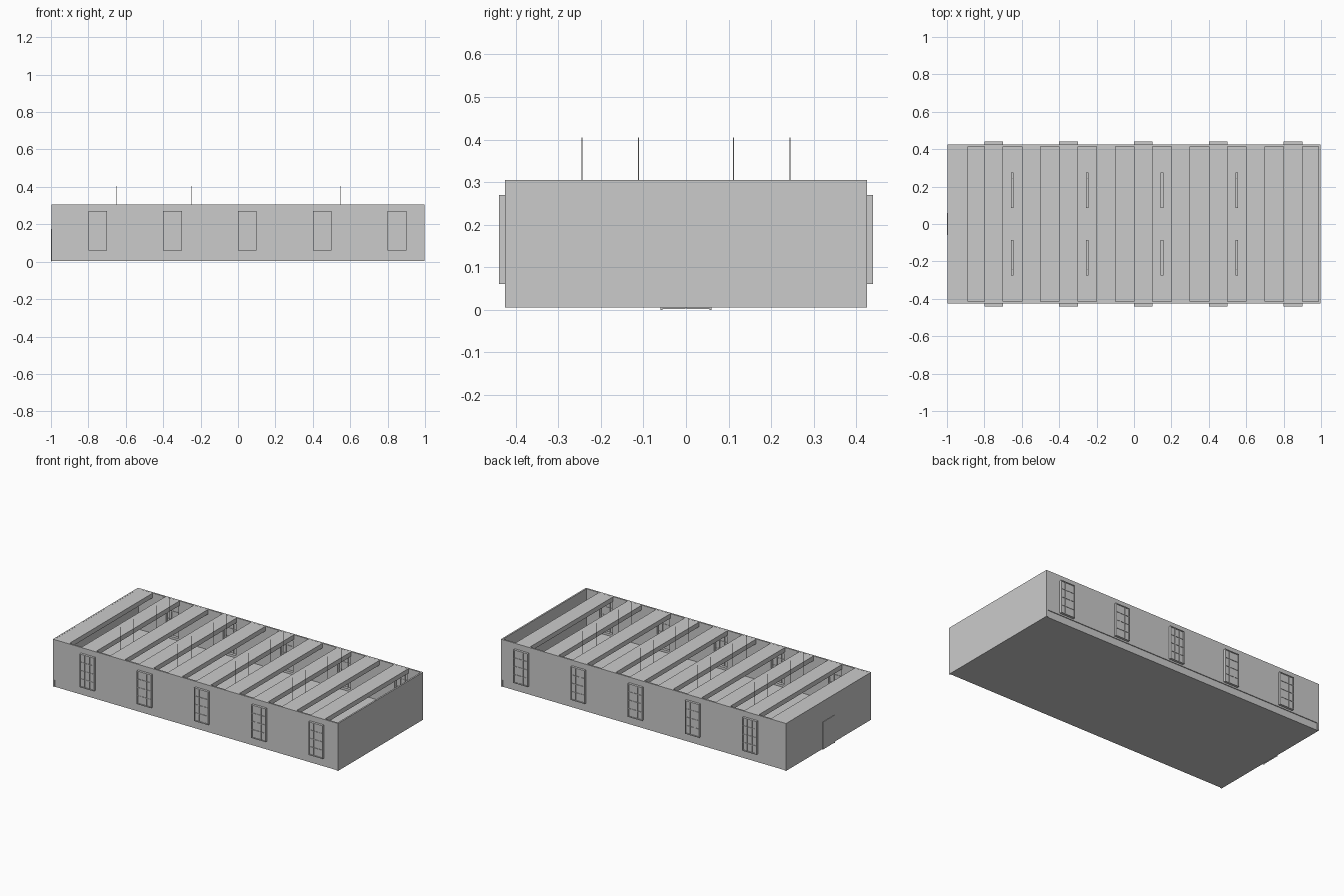
import bpy, bmesh
from mathutils import Matrix, Vector

if "Cube" in bpy.data.objects:
    bpy.data.objects.remove(bpy.data.objects["Cube"])


def boxes(name, spans, color=None):
    """One object from boxes given as (x0, x1, y0, y1, z0, z1)."""
    bm = bmesh.new()
    for x0, x1, y0, y1, z0, z1 in spans:
        m = Matrix.Translation(((x0 + x1) / 2, (y0 + y1) / 2, (z0 + z1) / 2)) \
            @ Matrix.Diagonal((abs(x1 - x0), abs(y1 - y0), abs(z1 - z0), 1))
        bmesh.ops.create_cube(bm, size=1, matrix=m)
    mesh = bpy.data.meshes.new(name)
    bm.to_mesh(mesh)
    bm.free()
    ob = bpy.data.objects.new(name, mesh)
    bpy.context.collection.objects.link(ob)
    if color:
        mat = bpy.data.materials.new(name + "_colour")
        mat.diffuse_color = color
        mat.use_nodes = True
        mat.node_tree.nodes["Principled BSDF"].inputs["Base Color"].default_value = mat.diffuse_color
        mesh.materials.append(mat)
    return ob


HY, TOP, BASE = 0.425, 0.305, 0.05
WALL = 0.01
WIN_Z = (0.06, 0.27)
WIN_X = [-0.8 + 0.4 * i for i in range(5)]
WIN_W = 0.1

# Floor slab, slightly inset under the long walls
boxes("floor_slab", [(-0.99, 0.99, -0.42, 0.42, 0.005, BASE)])

# End walls
boxes("left_end_wall", [(-0.997, -0.987, -HY, HY, 0.005, TOP)])
boxes("right_end_wall", [(0.987, 0.997, -HY, HY, 0.005, TOP)])

for side, label in ((-1, "front"), (1, "back")):
    yo, yi = side * HY, side * (HY - WALL)

    # Long wall with five window openings
    edges = [-0.997] + [e for x in WIN_X for e in (x, x + WIN_W)] + [0.997]
    spans = [(edges[i], edges[i + 1], yi, yo, *WIN_Z) for i in range(0, len(edges), 2)]
    spans += [(-0.997, 0.997, yi, yo, BASE, WIN_Z[0]),
              (-0.997, 0.997, yi, yo, WIN_Z[1], TOP)]
    boxes(label + "_wall", spans)

    # Projecting window frames with glazing bars, and the panes behind
    y_face = side * 0.44
    frame, panes = [], []
    b = 0.005
    z0, z1 = WIN_Z
    for x in WIN_X:
        xe = x + WIN_W
        frame += [(x, x + b, yi, y_face, z0, z1), (xe - b, xe, yi, y_face, z0, z1),
                  (x + b, xe - b, yi, y_face, z0, z0 + b),
                  (x + b, xe - b, yi, y_face, z1 - b, z1)]
        ya, yb = side * 0.430, side * 0.438
        frame += [(x + WIN_W * k / 3 - 0.0015, x + WIN_W * k / 3 + 0.0015, ya, yb, z0, z1)
                  for k in (1, 2)]
        frame += [(x, xe, ya, yb, z0 + (z1 - z0) * k / 4 - 0.0015,
                   z0 + (z1 - z0) * k / 4 + 0.0015) for k in (1, 2, 3)]
        panes.append((x + b, xe - b, side * 0.433, side * 0.435, z0 + b, z1 - b))
    boxes(label + "_window_frames", frame)
    boxes(label + "_window_panes", panes, (0.85, 0.87, 0.88, 1))

# Roof beams, leaving equal gaps
boxes("roof_beams", [(x, x + 0.1, -HY + WALL, HY - WALL, TOP - 0.03, TOP - 0.0005)
                     for x in [-0.987 + 0.0] + [-0.8 + 0.2 * i for i in range(9)]])

# Hanging lamps in the gaps, with suspension rods
lamps, rods = [], []
for x in (-0.65, -0.25, 0.15, 0.55):
    for s in (-1, 1):
        lamps.append((x - 0.007, x + 0.007, s * 0.085, s * 0.275, 0.20, 0.212))
        for y in (0.112, 0.244):
            rods.append((x - 0.001, x + 0.001, s * y - 0.001, s * y + 0.001, 0.212, 0.405))
boxes("hanging_lamps", lamps)
boxes("lamp_rods", rods)

# Double door on the left end
boxes("door_leaves", [(-1.0, -0.997, s * 0.001, s * 0.055, 0.002, 0.17) for s in (-1, 1)])
boxes("door_frame", [(-1.0, -0.996, s * 0.055, s * 0.06, 0, 0.175) for s in (-1, 1)]
      + [(-1.0, -0.996, -0.055, 0.055, 0.17, 0.175)])
